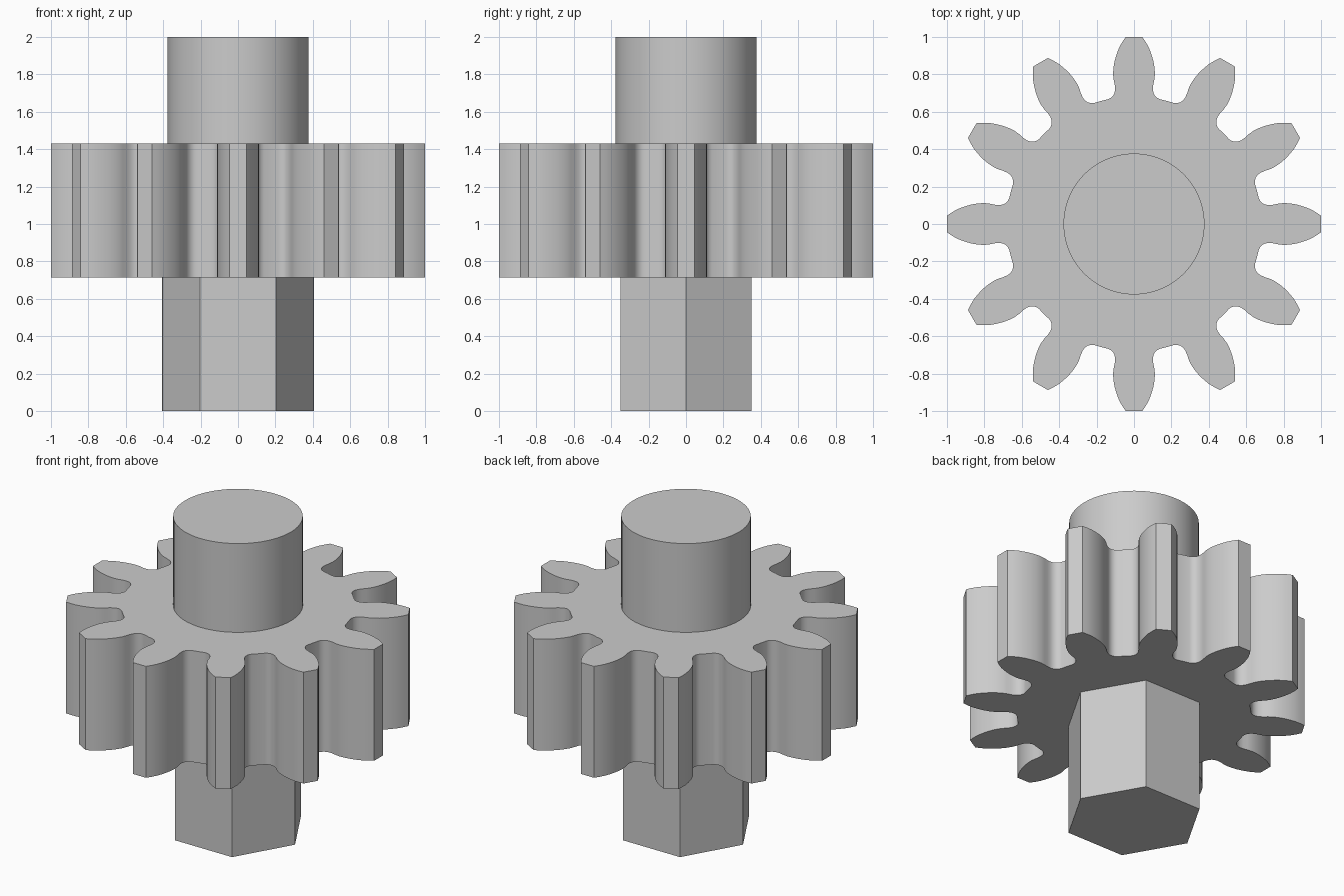
import bpy, bmesh, math

if "Cube" in bpy.data.objects:
    bpy.data.objects.remove(bpy.data.objects["Cube"])

TEETH = 12
# Half tooth outline as (half width, radial height), root to tip
FLANK = [(0.139, 0.667), (0.124, 0.674), (0.112, 0.686), (0.104, 0.702),
         (0.101, 0.720), (0.103, 0.745), (0.109, 0.772), (0.112, 0.800),
         (0.110, 0.835), (0.104, 0.870), (0.094, 0.905), (0.081, 0.940),
         (0.064, 0.971), (0.045, 0.999)]

steel = bpy.data.materials.new("steel grey")
steel.diffuse_color = (0.60, 0.60, 0.60, 1)
steel.use_nodes = True
steel.node_tree.nodes["Principled BSDF"].inputs["Base Color"].default_value = steel.diffuse_color


def prism(name, outline, z0, z1):
    """Extrude a counter-clockwise outline from z0 to z1."""
    bm = bmesh.new()
    base = bm.faces.new([bm.verts.new((x, y, z0)) for x, y in outline])
    top = bmesh.ops.extrude_face_region(bm, geom=[base], use_keep_orig=True)["geom"]
    for v in top:
        if isinstance(v, bmesh.types.BMVert):
            v.co.z = z1
    bmesh.ops.recalc_face_normals(bm, faces=bm.faces)
    mesh = bpy.data.meshes.new(name)
    bm.to_mesh(mesh)
    bm.free()
    mesh.materials.append(steel)
    obj = bpy.data.objects.new(name, mesh)
    bpy.context.collection.objects.link(obj)
    bpy.ops.object.select_all(action='DESELECT')
    obj.select_set(True)
    bpy.context.view_layer.objects.active = obj
    bpy.ops.object.shade_smooth_by_angle(angle=math.radians(30))
    return obj


def circle(radius, sides):
    return [(radius * math.cos(2 * math.pi * i / sides),
             radius * math.sin(2 * math.pi * i / sides)) for i in range(sides)]


# Toothed wheel: mirrored flank repeated around the axis, joined by root arcs
tooth = [(h, -w) for w, h in FLANK] + [(h, w) for w, h in reversed(FLANK)]
wheel = []
for i in range(TEETH):
    a = 2 * math.pi * i / TEETH
    c, s = math.cos(a), math.sin(a)
    wheel += [(x * c - y * s, x * s + y * c) for x, y in tooth]
    mid = a + math.pi / TEETH
    wheel.append((0.681 * math.cos(mid), 0.681 * math.sin(mid)))
prism("toothed_wheel", wheel, 0.715, 1.43)

# Hexagonal lower shaft and round upper shaft
prism("hex_shaft", circle(0.405, 6), 0.0, 0.715)
prism("round_shaft", circle(0.377, 64), 1.43, 2.0)
